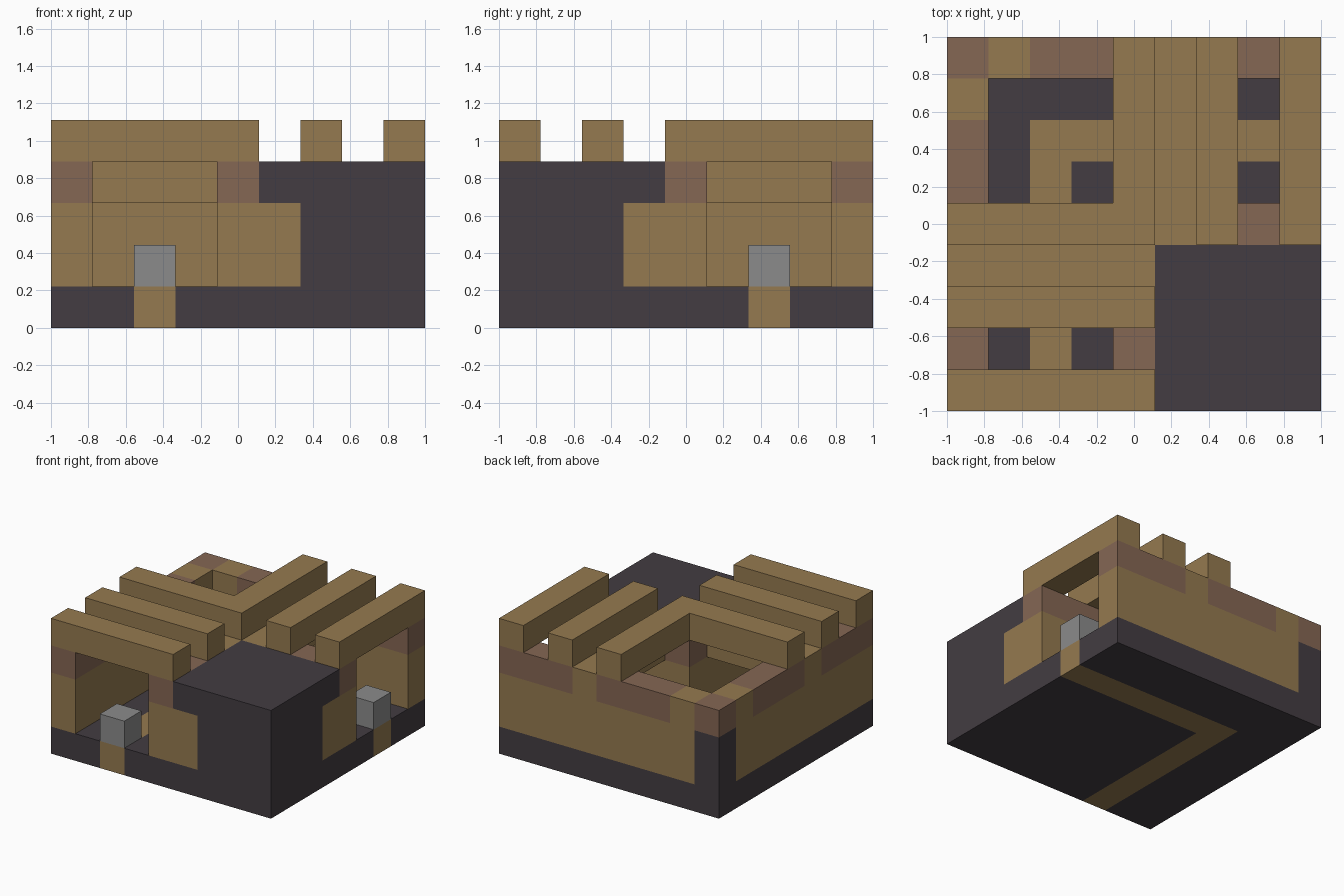
import bpy
import bmesh
from mathutils import Vector

if "Cube" in bpy.data.objects:
    bpy.data.objects.remove(bpy.data.objects["Cube"], do_unlink=True)

N = 9             # plan is a square of N by N cells
CELL = 2 / N


def material(name, rgb):
    mat = bpy.data.materials.new(name)
    mat.use_nodes = True
    colour = (*rgb, 1)
    mat.diffuse_color = colour
    bsdf = mat.node_tree.nodes["Principled BSDF"]
    bsdf.inputs["Base Color"].default_value = colour
    bsdf.inputs["Roughness"].default_value = 0.9
    return mat


TIMBER = material("timber tan", (0.30, 0.195, 0.08))
BROWN = material("dusty brown", (0.235, 0.135, 0.088))
STONE = material("dark stone", (0.056, 0.046, 0.054))
GREY = material("grey", (0.26, 0.26, 0.26))


def block(name, mat, x, y, z):
    """Box covering inclusive cell ranges on each axis."""
    lo = Vector((x[0] * CELL - 1, y[0] * CELL - 1, z[0] * CELL))
    hi = Vector(((x[1] + 1) * CELL - 1, (y[1] + 1) * CELL - 1, (z[1] + 1) * CELL))
    bm = bmesh.new()
    bmesh.ops.create_cube(bm, size=1)
    for v in bm.verts:
        v.co = (lo + hi) / 2 + v.co * (hi - lo)
    mesh = bpy.data.meshes.new(name)
    bm.to_mesh(mesh)
    bm.free()
    mesh.materials.append(mat)
    obj = bpy.data.objects.new(name, mesh)
    bpy.context.collection.objects.link(obj)


def pair(name, mat, x, y, z):
    """Block plus its mirror image across the plan diagonal."""
    block(name, mat, x, y, z)
    last = N - 1
    block(name + "_mirrored", mat, (last - y[1], last - y[0]),
          (last - x[1], last - x[0]), z)


FLOOR, LOWER, UPPER, ROOF = (0, 0), (1, 2), (3, 3), (4, 4)

# Stone floor with an L-shaped timber path let into it
pair("floor_outer", STONE, (0, 1), (0, 6), FLOOR)
block("floor_corner", STONE, (0, 1), (7, 8), FLOOR)
block("floor_inner", STONE, (3, 8), (0, 5), FLOOR)
pair("path", TIMBER, (2, 2), (0, 5), FLOOR)
block("path_corner", TIMBER, (2, 2), (6, 6), FLOOR)

# Outer walls and the corner post
pair("outer_wall", TIMBER, (0, 0), (0, 7), LOWER)
block("corner_post", STONE, (0, 0), (8, 8), LOWER)
block("corner_post_cap", BROWN, (0, 0), (8, 8), UPPER)

# Inner walls, doubled against the stone core
pair("inner_wall", TIMBER, (4, 4), (0, 3), LOWER)
block("inner_post", TIMBER, (4, 4), (4, 4), LOWER)
block("inner_post_cap", BROWN, (4, 4), (4, 4), UPPER)
pair("core_lining", TIMBER, (5, 5), (0, 2), LOWER)
block("core_lining_corner", TIMBER, (5, 5), (3, 3), LOWER)
block("core_lower", STONE, (6, 8), (0, 2), LOWER)
block("core_top", STONE, (5, 8), (0, 3), UPPER)

# Brown course along the wall tops, broken by timber ends
for start in (0, 4):
    pair("outer_course", BROWN, (0, 0), (start, start + 2), UPPER)
pair("course_timber_end", TIMBER, (0, 0), (7, 7), UPPER)
pair("inner_course", BROWN, (4, 4), (0, 2), UPPER)
pair("cross_lintel", TIMBER, (0, 4), (3, 3), UPPER)

# Roof beams
for row in (0, 2):
    pair("roof_beam", TIMBER, (0, 4), (row, row), ROOF)
pair("long_roof_beam", TIMBER, (0, 3), (4, 4), ROOF)
block("roof_beam_corner", TIMBER, (4, 4), (4, 4), ROOF)

# Grey blocks standing in the openings
pair("entrance_block", GREY, (2, 2), (0, 0), (1, 1))
